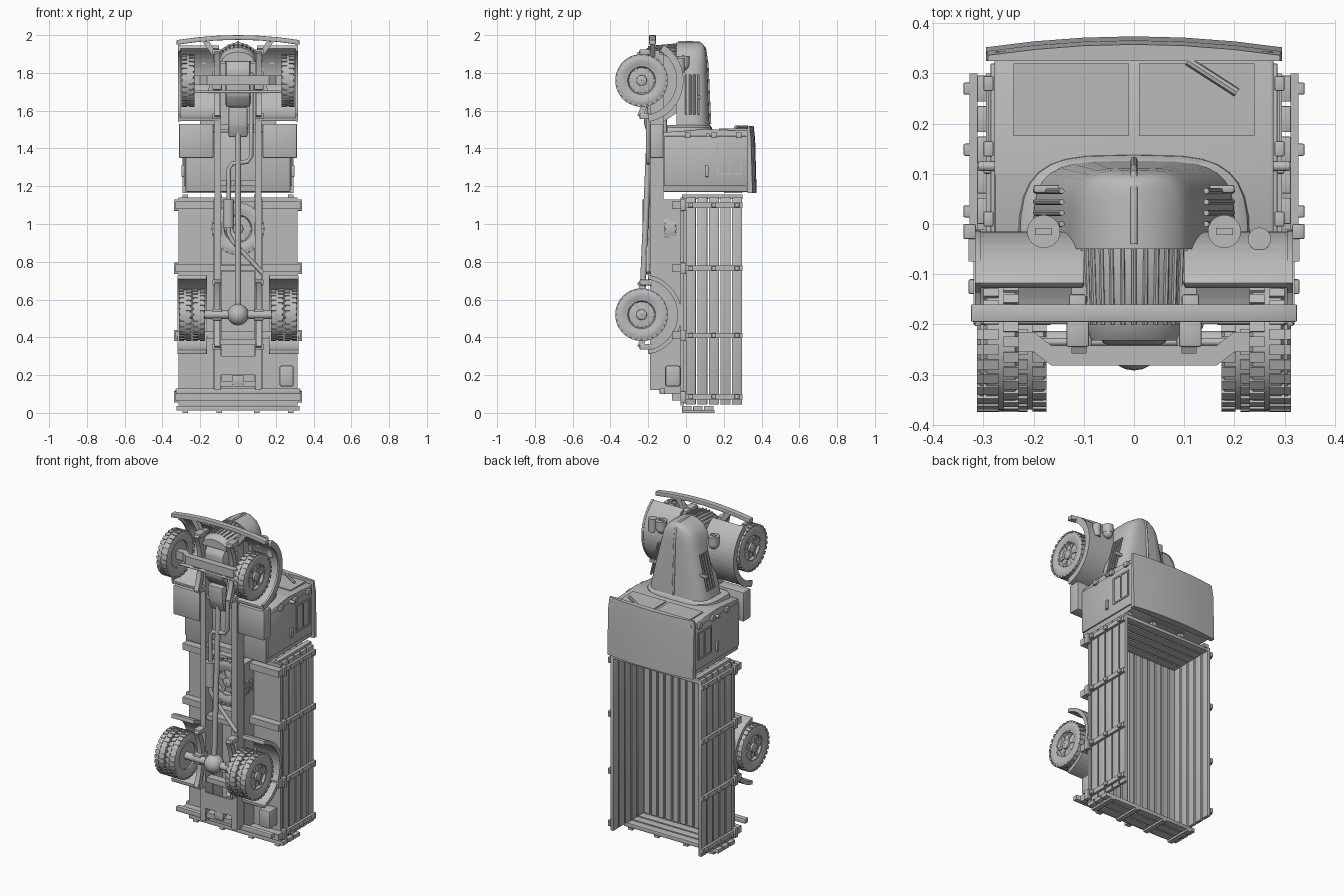
import bpy, bmesh, math
from mathutils import Vector

if "Cube" in bpy.data.objects:
    bpy.data.objects.remove(bpy.data.objects["Cube"])

GREY = (.5, .5, .5, 1)
paint = bpy.data.materials.new("plain_grey")
paint.use_nodes = True
paint.diffuse_color = GREY
paint.node_tree.nodes["Principled BSDF"].inputs["Base Color"].default_value = GREY
SIDES = (1, -1)


def finish(name, bm, bevel=0):
    """Turn a bmesh into an object with smooth faces and sharp creases."""
    if bevel:
        bmesh.ops.bevel(bm, geom=bm.edges[:], offset=bevel, segments=2, affect='EDGES', profile=.5)
    bmesh.ops.recalc_face_normals(bm, faces=bm.faces[:])
    for face in bm.faces:
        face.smooth = True
    for edge in bm.edges:
        edge.smooth = len(edge.link_faces) == 2 and edge.calc_face_angle(0) < .6
    mesh = bpy.data.meshes.new(name)
    bm.to_mesh(mesh)
    bm.free()
    mesh.materials.append(paint)
    obj = bpy.data.objects.new(name, mesh)
    bpy.context.collection.objects.link(obj)
    return obj


def loft(name, rings, bevel=0, closed=False):
    """Skin a list of point rings; cap the ends, or join them when closed."""
    bm = bmesh.new()
    rows = [[bm.verts.new(p) for p in ring] for ring in rings]
    n = len(rows[0])
    pairs = list(zip(rows, rows[1:]))
    if closed:
        pairs.append((rows[-1], rows[0]))
    else:
        bm.faces.new(rows[0])
        bm.faces.new(rows[-1])
    for a, b in pairs:
        for i in range(n):
            j = (i + 1) % n
            bm.faces.new((a[i], a[j], b[j], b[i]))
    return finish(name, bm, bevel)


def box(name, xs, ys, zs, bevel=0, mirror=False):
    for s in SIDES if mirror else SIDES[:1]:
        loft(name, [[(s * x, ys[0], zs[0]), (s * x, ys[1], zs[0]),
                     (s * x, ys[1], zs[1]), (s * x, ys[0], zs[1])] for x in xs], bevel)


def slab(name, outline, xs, bevel=0, mirror=False):
    """Side outline of (y, z) points, extended across the width xs."""
    for s in SIDES if mirror else SIDES[:1]:
        loft(name, [[(s * x, y, z) for y, z in outline] for x in xs], bevel)


def tube(name, points, radius, sides=12, mirror=False):
    for s in SIDES if mirror else SIDES[:1]:
        path = [Vector((s * x, y, z)) for x, y, z in points]
        rings = []
        for i, p in enumerate(path):
            way = (path[min(i + 1, len(path) - 1)] - path[max(i - 1, 0)]).normalized()
            u = way.orthogonal().normalized() if not rings else (u - way * u.dot(way)).normalized()
            v = way.cross(u)
            rings.append([p + radius * (u * math.cos(t) + v * math.sin(t))
                          for t in (math.tau * k / sides for k in range(sides))])
        loft(name, rings)


def ball(name, centre, radius):
    bm = bmesh.new()
    bmesh.ops.create_uvsphere(bm, u_segments=20, v_segments=12, radius=radius)
    bmesh.ops.translate(bm, verts=bm.verts[:], vec=centre)
    finish(name, bm)


def arc_band(cy, cz, inner, outer, start, end, steps=18):
    angles = [math.radians(start + (end - start) * i / steps) for i in range(steps + 1)]
    ring = [(cy + outer * math.cos(a), cz + outer * math.sin(a)) for a in angles]
    return ring + [(cy + inner * math.cos(a), cz + inner * math.sin(a)) for a in reversed(angles)]


def wheel(name, centre, width, axis, facing=1, radius=.135):
    """Tyre, treads, dished disc and hub, turned about the x or y axis."""
    cx, cy, cz = centre

    def place(along, r, t):
        a, b, along = r * math.cos(t), r * math.sin(t), along * facing
        return (cx + along, cy + a, cz + b) if axis == 'x' else (cx + a, cy + along, cz + b)

    h = width / 2
    turned = {"tyre": [(-h * .8, .6), (-h, .75), (-h, .92), (-h * .8, 1), (h * .8, 1), (h, .92),
                       (h, .75), (h * .8, .6)],
              "disc": [(-h * .5, .62), (h * .75, .62), (h * .75, .55), (h * .35, .5),
                       (h * .5, .3), (h * .5, .05), (-h * .5, .05)],
              "hub": [(0, .22), (h * .85, .2), (h, .1), (h, .01), (0, .01)]}
    for part, profile in turned.items():
        loft(name + "_" + part, [[place(a, r * radius, math.tau * k / 36) for a, r in profile]
                                 for k in range(36)], closed=True)
    bm = bmesh.new()
    blocks = [(k / 28, .012, .95, 1.035, -h, -h * .15) for k in range(28)]
    blocks += [((k + .5) / 28, .012, .95, 1.035, h * .15, h) for k in range(28)]
    blocks += [(k / 6, .025, .25, .53, 0, h * .62) for k in range(6)]
    for turn, half, r0, r1, a0, a1 in blocks:
        t = turn * math.tau
        rows = [[bm.verts.new(place(a, r * radius, t + d * math.tau)) for r, d in
                 ((r0, -half), (r1, -half), (r1, half), (r0, half))] for a in (a0, a1)]
        bm.faces.new(rows[0])
        bm.faces.new(rows[1])
        for i in range(4):
            j = (i + 1) % 4
            bm.faces.new((rows[0][i], rows[0][j], rows[1][j], rows[1][i]))
    finish(name + "_tread_and_spokes", bm)


# Wheels: single front, double rear, and a spare under the bed
AXLE, FRONT, REAR = -.235, 1.76, .52
for s in SIDES:
    wheel("front_wheel", (s * .265, AXLE, FRONT), .07, 'x', s)
    wheel("rear_outer_wheel", (s * .28, AXLE, REAR), .066, 'x', s)
    wheel("rear_inner_wheel", (s * .207, AXLE, REAR), .066, 'x', s)
wheel("spare_wheel", (0, -.083, .975), .065, 'y', -1)

# Chassis
box("frame_rail", (.09, .125), (-.19, -.12), (.12, 1.9), mirror=True)
for z in (.14, .36, .75, 1.2, 1.5, 1.85):
    box("frame_cross_member", (-.1, .1), (-.18, -.13), (z, z + .03))
box("tow_plate", (-.09, .09), (-.19, -.18), (.2, .3))
box("tow_hook", (-.03, .03), (-.19, -.15), (.15, .2), .005)
for z in (REAR, 1.74):
    slab("leaf_spring", arc_band(-.6, z, .38, .41, -26, 26), (.095, .125), mirror=True)
    for end in SIDES:
        box("spring_shackle", (.09, .135), (-.245, -.18), (z + end * .17 - .015, z + end * .17 + .015), .004, True)
    box("spring_clamp", (.085, .135), (-.25, -.17), (z - .03, z + .03), .004, True)
tube("rear_axle", [(-.3, AXLE, REAR), (.3, AXLE, REAR)], .023)
ball("differential", (0, AXLE, REAR), .057)
tube("drive_shaft", [(0, AXLE, REAR), (0, -.19, 1.55)], .016)
drop = [(-.25, AXLE), (-.2, AXLE), (-.165, -.262), (.165, -.262), (.2, AXLE), (.25, AXLE)]
loft("front_axle", [[(x, y + dy, FRONT + dz) for dy, dz in
                     ((-.02, -.025), (.02, -.025), (.02, .025), (-.02, .025))] for x, y in drop])
tube("steering_rod", [(-.23, AXLE, 1.7), (.23, AXLE, 1.7)], .008)
slab("gearbox", [(-.2, 1.46), (-.22, 1.52), (-.23, 1.62), (-.1, 1.62), (-.1, 1.46)], (-.05, .05), .008)
slab("engine", [(-.2, 1.62), (-.24, 1.68), (-.24, 1.82), (-.2, 1.88), (0, 1.88), (0, 1.62)], (-.065, .065), .01)
tube("exhaust_pipe", [(.07, -.17, 1.8), (.07, -.2, 1.55), (.07, -.2, 1.36), (.05, -.2, 1.33),
                      (-.03, -.2, 1.32), (-.05, -.2, 1.29), (-.05, -.2, .95), (-.03, -.2, .91), (.13, -.2, .74)], .012)
tube("muffler", [(-.05, -.2, .98), (-.05, -.2, 1.13)], .03)

# Mudguards, steps and bumper
slab("front_mudguard", arc_band(AXLE, FRONT, .2, .22, 58, -80), (.1, .315), .004, True)
slab("mudguard_lip", arc_band(AXLE, FRONT, .185, .222, 58, -80), (.305, .317), mirror=True)
slab("inner_apron", [(-.12, 1.9), (-.03, 1.84), (-.03, 1.6), (-.15, 1.52), (-.15, 1.9)], (.1, .11), mirror=True)
box("running_board", (.13, .312), (-.19, -.12), (1.35, 1.53), .004, True)
slab("rear_mudguard", arc_band(AXLE, REAR, .19, .213, 80, -80), (.165, .32), .003, True)
bow = [(x / 10, 2 - .0025 * x * x - .018) for x in (-3.25, -2.2, -1.1, 0, 1.1, 2.2, 3.25)]
loft("bumper", [[(x, -.195, z - .007), (x, -.16, z - .007), (x, -.16, z + .018), (x, -.195, z + .018)]
                for x, z in bow], .003)
loft("bumper_arm", [[(.1, -.19, 1.88), (.125, -.19, 1.88), (.125, -.165, 1.88), (.1, -.165, 1.88)],
                    [(.16, -.19, 1.98), (.2, -.19, 1.98), (.2, -.165, 1.98), (.16, -.165, 1.98)]])
loft("bumper_arm", [[(-.1, -.19, 1.88), (-.125, -.19, 1.88), (-.125, -.165, 1.88), (-.1, -.165, 1.88)],
                    [(-.16, -.19, 1.98), (-.2, -.19, 1.98), (-.2, -.165, 1.98), (-.16, -.165, 1.98)]])
box("bumper_mount", (.095, .13), (-.22, -.14), (1.86, 1.92), .005, True)


# Bonnet and radiator
def arch(half, low, high, z, steps=16):
    angles = [math.pi * i / steps for i in range(steps + 1)]
    return [(half * math.copysign(abs(math.cos(a)) ** .55, math.cos(a)),
             low + (high - low) * math.sin(a) ** .45, z) for a in angles]


loft("bonnet", [arch(w, -.05, top, z) for w, top, z in
                ((.205, .128, 1.49), (.2, .125, 1.54), (.125, .112, 1.84), (.112, .108, 1.89),
                 (.09, .102, 1.925), (.05, .092, 1.95), (.015, .08, 1.96))])
loft("cowl", [arch(w, -.1, top, z) for w, top, z in ((.235, .14, 1.48), (.228, .137, 1.51), (.205, .126, 1.525))])
tube("bonnet_ridge", [(0, .127, 1.53), (0, .113, 1.84), (0, .1, 1.93), (0, .07, 1.96), (0, -.04, 1.962)], .007)
nose = [(math.cos(math.pi * i / 14), math.sin(math.pi * i / 14)) for i in range(15)]
loft("radiator_shell", [[(w * c, y, 1.86 + d * t) for c, t in nose] for y, w, d in
                        ((-.232, .085, .05), (-.2, .098, .075), (-.04, .104, .09), (-.02, .1, .085))])
for i in range(13):
    a = math.pi * (i + 1) / 14
    x, z = math.cos(a), math.sin(a)
    tube("grille_bar", [(.1 * x, -.2, 1.86 + .078 * z), (.106 * x, -.03, 1.86 + .093 * z)], .005, 6)
for y in (0, .022, .044, .066):
    tube("bonnet_louvre", [(.196, y, 1.58), (.144, y, 1.79)], .006, 6, True)
box("bonnet_catch", (.12, .2), (.062, .078), (1.66, 1.68), .004, True)

# Lamps and horn
tube("headlamp", [(.18, -.015, 1.84), (.18, -.015, 1.89)], .033, 24, True)
for s in SIDES:
    ball("headlamp_back", (s * .18, -.015, 1.842), .031)
tube("headlamp_stem", [(.18, -.06, 1.86), (.18, -.02, 1.86)], .014, mirror=True)
box("headlamp_bar", (.163, .197), (-.022, -.008), (1.88, 1.894), mirror=True)
tube("horn", [(.25, -.03, 1.8), (.25, -.03, 1.88)], .023, 16)

# Cab
slab("cab_body", [(-.12, 1.17), (-.12, 1.485), (.1, 1.503), (.345, 1.495), (.345, 1.17)], (-.278, .278), .006)
crown = [(x, .37 - .25 * x * x) for x in (-.295, -.2, -.1, 0, .1, .2, .295)]
loft("cab_roof", [[(x * w, y - lift, z) for x, y in crown] + [(.295 * w, .325, z), (-.295 * w, .325, z)]
                  for z, w, lift in ((1.165, 1, -.004), (1.45, 1, .004), (1.52, .985, .012))])
box("door", (.276, .286), (-.115, .32), (1.2, 1.465), .002, True)
for ys, zs in (((.16, .17), (1.27, 1.43)), ((.285, .295), (1.27, 1.43)), ((.16, .295), (1.26, 1.27)),
               ((.16, .295), (1.42, 1.43)), ((.225, .233), (1.27, 1.42))):
    box("door_window_frame", (.284, .291), ys, zs, mirror=True)
box("door_handle", (.285, .3), (.1, .12), (1.25, 1.31), .004, True)
for y in (.01, .15, .28):
    box("door_hinge", (.28, .3), (y - .015, y + .015), (1.455, 1.485), .003, True)
box("windscreen", (.01, .24), (.175, .32), (1.495, 1.506), mirror=True)
tube("wiper", [(.107, .325, 1.512), (.205, .262, 1.512)], .009, 8)
tube("side_marker", [(.27, .115, 1.47), (.31, .115, 1.47)], .01, mirror=True)
box("rear_window", (-.12, .12), (.2, .3), (1.164, 1.172))

# Cargo bed: floor planks, slatted sides, headboard and low tailgate
box("bed_floor", (-.315, .315), (-.03, -.01), (.04, 1.14))
for i in range(12):
    x = -.295 + i * .0495
    box("floor_plank", (x, x + .036), (-.012, .004), (.05, 1.12))
for i in range(5):
    y = i * .061
    box("side_slat", (.293, .313), (y, y + .052), (.045, 1.14), .002, True)
    box("headboard_slat", (-.3, .3), (y, y + .052), (1.115, 1.135), .002)
for i in range(3):
    y = -.02 + i * .058
    box("tailgate_slat", (-.325, .325), (y, y + .05), (.012, .036), .002)
for x in (-.28, -.1, .1, .28):
    box("tailgate_brace", (x - .015, x + .015), (-.02, .15), (0, .014))
    box("headboard_post", (x - .015, x + .015), (-.02, .3), (1.133, 1.155))
for z in (.085, .41, .765, 1.1):
    box("side_post", (.312, .328), (-.03, .3), (z - .014, z + .014), mirror=True)
    box("bed_cross_beam", (-.33, .33), (-.075, -.028), (z - .02, z + .02))
    for y in (.025, .148, .27):
        box("post_bolt", (.325, .34), (y - .012, y + .012), (z - .012, z + .012), .003, True)
    box("beam_bracket", (.315, .34), (-.03, 0), (z - .03, z + .03), .003, True)
box("bed_runner", (.085, .13), (-.12, -.03), (.1, 1.13), mirror=True)
box("rear_under_bar", (-.33, .33), (-.14, -.11), (.1, .13), .004)
box("tool_box", (.22, .295), (-.11, -.03), (.14, .25), .01)
